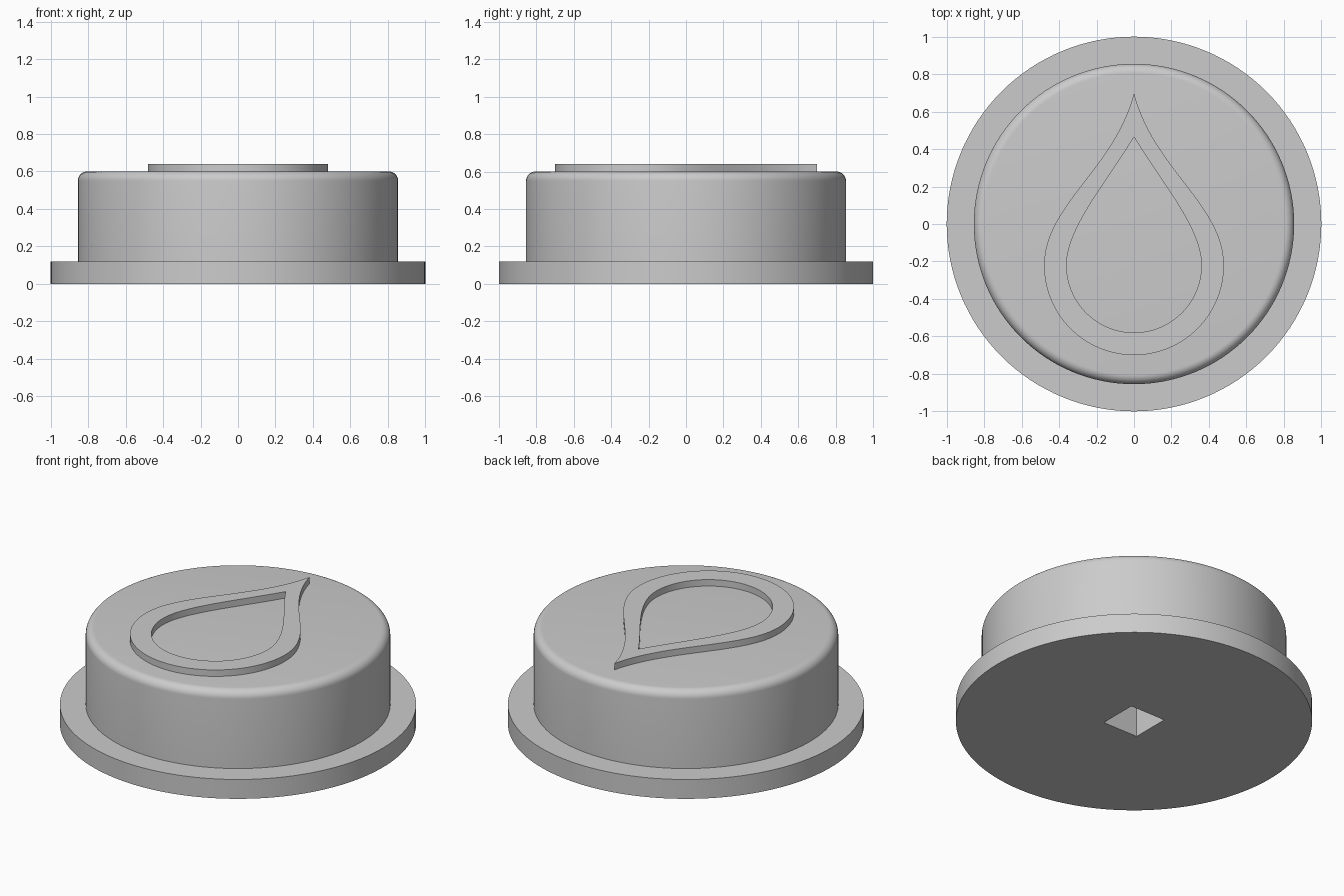
import bpy, bmesh, math
from mathutils import Vector
from mathutils.geometry import interpolate_bezier

cube = bpy.data.objects.get("Cube")
if cube:
    bpy.data.objects.remove(cube, do_unlink=True)

SEGMENTS = 128
BASE_TOP, BODY_TOP, DROP_TOP = 0.12, 0.60, 0.64
BODY_RADIUS, FILLET = 0.855, 0.05
HOLE_SIDE, HOLE_DEPTH = 0.24, 0.4

grey = bpy.data.materials.new("plain_grey")
grey.use_nodes = True
grey.diffuse_color = (0.6, 0.6, 0.6, 1)
grey.node_tree.nodes["Principled BSDF"].inputs["Base Color"].default_value = (0.6, 0.6, 0.6, 1)


def make_object(name, bm):
    bmesh.ops.recalc_face_normals(bm, faces=bm.faces[:])
    mesh = bpy.data.meshes.new(name)
    bm.to_mesh(mesh)
    bm.free()
    mesh.materials.append(grey)
    obj = bpy.data.objects.new(name, mesh)
    bpy.context.collection.objects.link(obj)
    return obj


def smooth(obj):
    bpy.ops.object.select_all(action="DESELECT")
    obj.select_set(True)
    bpy.context.view_layer.objects.active = obj
    bpy.ops.object.shade_smooth_by_angle(angle=math.radians(30))


def turned(name, profile):
    """Stack one ring per (radius, height) pair and cap both ends."""
    bm = bmesh.new()
    rings = []
    for r, z in profile:
        angles = [math.tau * i / SEGMENTS for i in range(SEGMENTS)]
        rings.append([bm.verts.new((r * math.cos(a), r * math.sin(a), z)) for a in angles])
    for low, high in zip(rings, rings[1:]):
        for i in range(SEGMENTS):
            j = (i + 1) % SEGMENTS
            bm.faces.new((low[i], low[j], high[j], high[i]))
    bm.faces.new(rings[0][::-1])
    bm.faces.new(rings[-1])
    return make_object(name, bm)


def teardrop(tip, handle_a, handle_b, radius, centre):
    """Closed outline: curved flank, round bottom, mirrored flank."""
    side = Vector((radius, centre))
    flank = interpolate_bezier(Vector((0, tip)), Vector(handle_a), Vector(handle_b), side, 28)
    half = [(p.x, p.y) for p in flank]
    for i in range(1, 25):
        a = math.pi / 2 * i / 24
        half.append((radius * math.cos(a), centre - radius * math.sin(a)))
    return half + [(-x, y) for x, y in half[-2:0:-1]]


# Flanged cap with a rounded top edge
profile = [(1, 0), (1, BASE_TOP), (BODY_RADIUS, BASE_TOP)]
for i in range(9):
    a = math.pi / 2 * i / 8
    profile.append((BODY_RADIUS - FILLET + FILLET * math.cos(a),
                    BODY_TOP - FILLET + FILLET * math.sin(a)))
cap = turned("cap", profile)

# Square shaft socket cut into the underside
bm = bmesh.new()
bmesh.ops.create_cube(bm, size=1)
bmesh.ops.scale(bm, vec=(HOLE_SIDE, HOLE_SIDE, 2 * HOLE_DEPTH), verts=bm.verts[:])
cutter = make_object("socket_cutter", bm)
cutter.hide_render = True
cut = cap.modifiers.new("socket", "BOOLEAN")
cut.operation = "DIFFERENCE"
cut.solver = "EXACT"
cut.object = cutter
bpy.context.view_layer.objects.active = cap
bpy.ops.object.modifier_apply(modifier=cut.name)
bpy.data.objects.remove(cutter, do_unlink=True)
smooth(cap)

# Raised teardrop outline on the top
outer = teardrop(0.70, (0.10, 0.30), (0.48, 0.10), 0.48, -0.22)
inner = teardrop(0.465, (0.14, 0.23), (0.36, -0.02), 0.36, -0.22)
bm = bmesh.new()
loops = [[bm.verts.new((x, y, z)) for x, y in outline]
         for outline, z in ((outer, BODY_TOP), (outer, DROP_TOP), (inner, DROP_TOP), (inner, BODY_TOP))]
count = len(outer)
for a, b in zip(loops, loops[1:] + loops[:1]):
    for i in range(count):
        j = (i + 1) % count
        bm.faces.new((a[i], a[j], b[j], b[i]))
smooth(make_object("teardrop_ring", bm))
